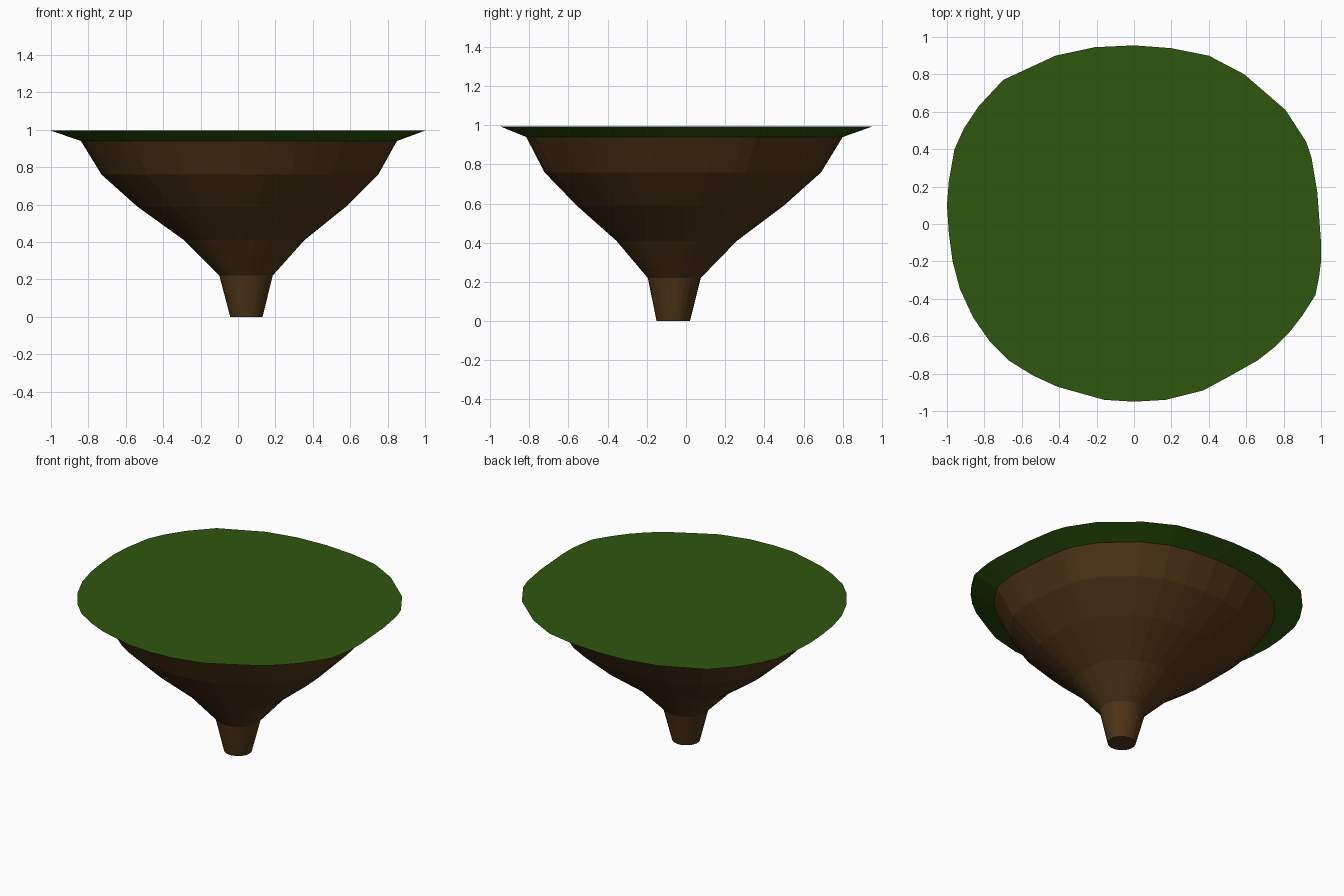
import bpy, bmesh, math

if "Cube" in bpy.data.objects:
    bpy.data.objects.remove(bpy.data.objects["Cube"])

# Irregular island outline seen from above
OUTLINE = [(1, -.1), (.98, .17), (.95, .35), (.92, .44), (.81, .61), (.59, .80),
           (.40, .90), (.20, .94), (0, .955), (-.21, .945), (-.42, .90), (-.70, .77),
           (-.83, .63), (-.91, .51), (-.96, .40), (-.99, .23), (-1, .1), (-.99, -.05),
           (-.97, -.20), (-.93, -.35), (-.86, -.50), (-.77, -.63), (-.67, -.73),
           (-.54, -.81), (-.41, -.87), (-.16, -.94), (0, -.95), (.17, -.94),
           (.37, -.89), (.50, -.82), (.66, -.73), (.75, -.66), (.83, -.58),
           (.90, -.49), (.97, -.38), (.99, -.28), (1, -.2)]

# Ring: z, centre x, centre y, half width x, half width y, outline share (0 = round)
RINGS = [(0.00, .045, -.065, .087, .085, 0),
         (0.22, .043, -.060, .143, .135, .15),
         (0.41, .033, -.048, .323, .308, .5),
         (0.59, .020, -.030, .560, .530, .75),
         (0.76, .010, -.018, .740, .708, .9),
         (0.94, .005, -.010, .845, .810, 1),
         (0.995, 0, 0, 1, .955, 1)]


def ring_points(z, cx, cy, rx, ry, share):
    pts = []
    for x, y in OUTLINE:
        y /= .955
        a = math.atan2(y, x)
        u = share * x + (1 - share) * math.cos(a)
        v = share * y + (1 - share) * math.sin(a)
        pts.append((cx + rx * u, cy + ry * v, z))
    return pts


def loft(name, rings, color, cap_bottom=False, cap_top=False):
    bm = bmesh.new()
    loops = [[bm.verts.new(p) for p in ring_points(*r)] for r in rings]
    n = len(OUTLINE)
    for lo, hi in zip(loops, loops[1:]):
        for i in range(n):
            j = (i + 1) % n
            bm.faces.new((lo[i], lo[j], hi[j], hi[i]))
    if cap_bottom:
        bm.faces.new(loops[0][::-1])
    if cap_top:
        bm.faces.new(loops[-1])
    me = bpy.data.meshes.new(name)
    bm.to_mesh(me)
    bm.free()
    mat = bpy.data.materials.new(name + "_color")
    mat.diffuse_color = color
    mat.use_nodes = True
    mat.node_tree.nodes["Principled BSDF"].inputs["Base Color"].default_value = mat.diffuse_color
    me.materials.append(mat)
    ob = bpy.data.objects.new(name, me)
    bpy.context.collection.objects.link(ob)
    return ob


# Earth funnel below, grass slab on top
loft("earth_base", RINGS[:6], (.075, .035, .008, 1), cap_bottom=True)
loft("grass_top", RINGS[5:], (.027, .095, .004, 1), cap_top=True)
